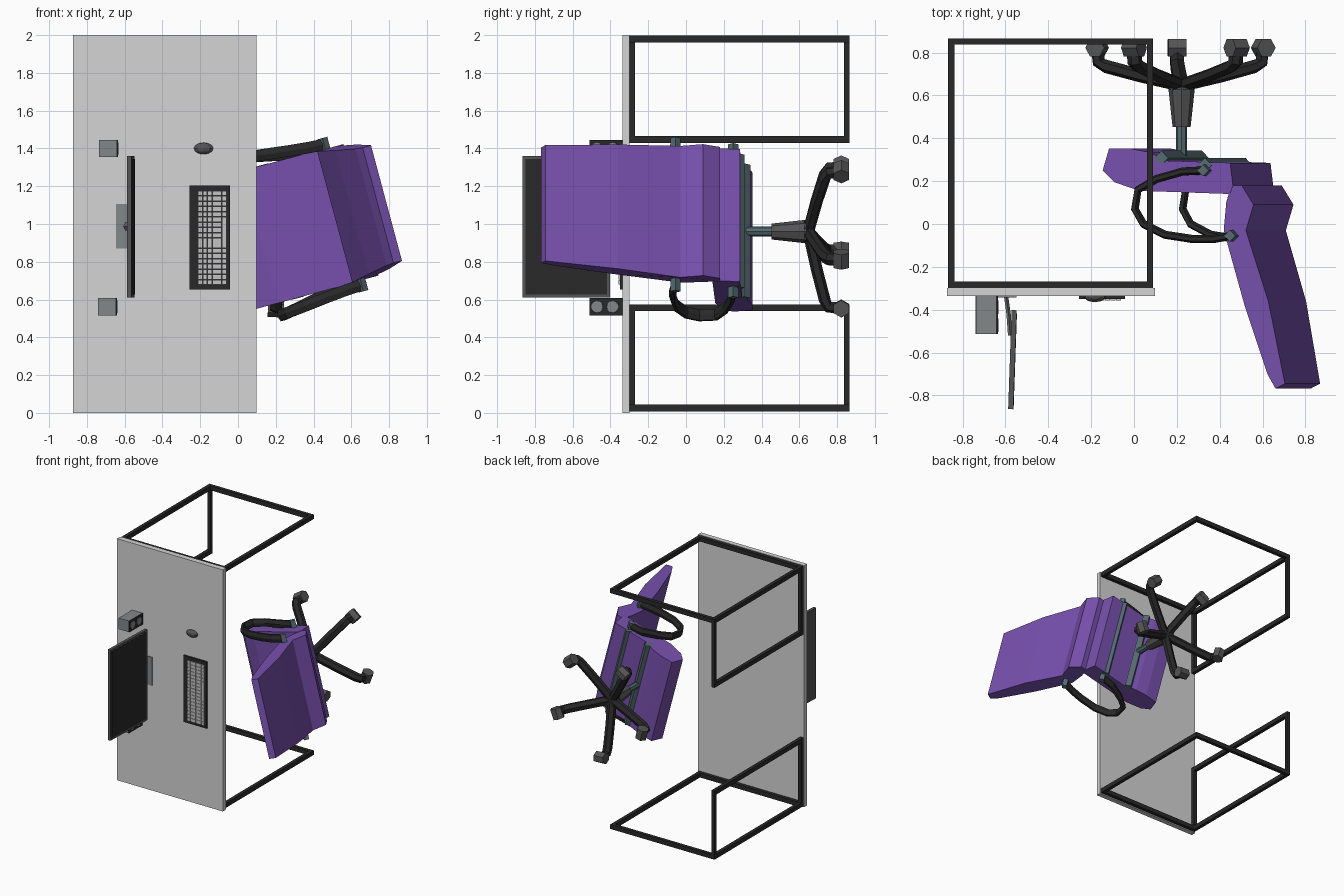
import bpy, bmesh, math
from mathutils import Vector, Matrix

if "Cube" in bpy.data.objects:
    bpy.data.objects.remove(bpy.data.objects["Cube"])

def mat(name, r, g, b):
    m = bpy.data.materials.new(name)
    m.diffuse_color = (r, g, b, 1)
    m.use_nodes = True
    m.node_tree.nodes["Principled BSDF"].inputs["Base Color"].default_value = m.diffuse_color
    return m

GREY = mat("desktop grey", .66, .66, .66)
BLACK = mat("black", .022, .022, .022)
PURPLE = mat("purple fabric", .185, .08, .42)
STEEL = mat("blue steel", .09, .145, .165)
DARK = mat("dark grey", .09, .09, .09)
MID = mat("mid grey", .23, .245, .25)
KEY = mat("key grey", .55, .55, .55)

def finish(name, bm, m):
    bmesh.ops.recalc_face_normals(bm, faces=bm.faces)
    me = bpy.data.meshes.new(name)
    bm.to_mesh(me)
    bm.free()
    me.materials.append(m)
    ob = bpy.data.objects.new(name, me)
    bpy.context.collection.objects.link(ob)
    return ob

def add_box(bm, x0, x1, y0, y1, z0, z1):
    M = Matrix.Translation(((x0+x1)/2, (y0+y1)/2, (z0+z1)/2)) @ Matrix.Diagonal((x1-x0, y1-y0, z1-z0, 1))
    bmesh.ops.create_cube(bm, size=1, matrix=M)

def box(name, m, *b):
    bm = bmesh.new()
    add_box(bm, *b)
    return finish(name, bm, m)

def rod(name, m, a, b, r1, r2, n):
    """Cylinder or cone from point a to point b."""
    a, b = Vector(a), Vector(b)
    bm = bmesh.new()
    M = Matrix.Translation((a+b)/2) @ (b-a).to_track_quat('Z', 'Y').to_matrix().to_4x4()
    bmesh.ops.create_cone(bm, cap_ends=True, segments=n, radius1=r1, radius2=r2, depth=(b-a).length, matrix=M)
    return finish(name, bm, m)

def sweep(name, m, path, side, thick, wide, n=6):
    """n-sided section along a planar path; wide is measured along side."""
    bm = bmesh.new()
    rings = []
    for i, p in enumerate(path):
        t = (path[min(i+1, len(path)-1)] - path[max(i-1, 0)]).normalized()
        nor = t.cross(side).normalized()
        rings.append([bm.verts.new(p + nor*thick*math.cos(2*math.pi*k/n) + side*wide*math.sin(2*math.pi*k/n))
                      for k in range(n)])
    for a, b in zip(rings, rings[1:]):
        for k in range(n):
            bm.faces.new((a[k], a[(k+1) % n], b[(k+1) % n], b[k]))
    bm.faces.new(rings[0])
    bm.faces.new(rings[-1])
    return finish(name, bm, m)

# desk lying on its side: its up is -y, its length is z
box("desktop", GREY, -.873, .097, -.337, -.298, 0, 2)
T = .036
X0, X1, Y0, Y1 = -.867, .089, -.298, .865
for tag, zo, zi in (("left", 2-T-.003, 1.43), ("right", .008, .575-T)):
    lo, hi = min(zo, zi), max(zo, zi)+T
    bm = bmesh.new()
    for x in (X0, X1-T*.8):                       # outer frame rails
        add_box(bm, x, x+T*.8, Y0, Y1, zo, zo+T)
    for y in (Y0, Y1-T*.8):
        add_box(bm, X0, X1, y, y+T*.8, zo, zo+T)
        add_box(bm, X0, X0+T*.8, y, y+T*.8, lo, hi)   # rear bracing frame
    add_box(bm, X0, X0+T*.8, Y0, Y1, zi, zi+T)
    finish(tag + "_desk_frame", bm, BLACK)

# monitor
tilt = Matrix.Translation((-.567, -.633, 0)) @ Matrix.Rotation(math.radians(-2), 4, 'Z')
for name, m, b in (("monitor_case", DARK, (-.012, .012, -.231, .231, .61, 1.36)),
                   ("monitor_screen", BLACK, (.009, .0135, -.216, .216, .626, 1.344))):
    box(name, m, *b).matrix_world = tilt
box("monitor_base", MID, -.646, -.548, -.343, -.33, .87, 1.105)
sweep("monitor_neck", MID, [Vector((-.597, -.335, .987)), Vector((-.585, -.42, .987)), Vector((-.578, -.52, .987))],
      Vector((0, 0, 1)), .01, .022, 4)

# speakers
for tag, x, z in (("left", -.635, 1.40), ("right", -.64, .562)):
    box(tag + "_speaker", MID, x-.1, x-.008, -.512, -.33, z-.046, z+.046)
    box(tag + "_speaker_front", BLACK, x-.008, x, -.512, -.33, z-.046, z+.046)
    for i, y in enumerate((-.472, -.388)):
        rod(f"{tag}_speaker_cone_{i}", MID, (x-.002, y, z), (x+.003, y, z), .033, .031, 12)

# keyboard with keys
box("keyboard", BLACK, -.256, -.042, -.35, -.33, .653, 1.204)
bm = bmesh.new()
for r in range(6):
    x = -.212 + r*.0255
    for k in range(18):
        z = .679 + k*.0277
        if r == 5 and 7 <= k <= 12:
            continue
        add_box(bm, x, x+.0235, -.358, -.348, z, z+.0252)
add_box(bm, -.0845, -.061, -.358, -.348, .679+7*.0277, .679+12*.0277+.0252)
finish("keys", bm, KEY)

# mouse
bm = bmesh.new()
bmesh.ops.create_uvsphere(bm, u_segments=10, v_segments=6, radius=1,
    matrix=Matrix.Translation((-.182, -.335, 1.40)) @ Matrix.Diagonal((.054, .03, .031, 1)))
finish("mouse", bm, DARK)

# chair, turned about its post: u = backwards, w = sideways
A = math.radians(15)
CX, CZ = .222, .96
def P(u, y, w):
    return Vector((CX + u*math.cos(A) - w*math.sin(A), y, CZ + u*math.sin(A) + w*math.cos(A)))
SIDE = P(0, 0, 1) - P(0, 0, 0)

def cushion(name, profile, half):
    bm = bmesh.new()
    a, b = [[bm.verts.new(P(u, y, s*half(y))) for u, y in profile] for s in (1, -1)]
    n = len(profile)
    for i in range(n):
        bm.faces.new((a[i], a[(i+1) % n], b[(i+1) % n], b[i]))
    bm.faces.new(a)
    bm.faces.new(b)
    finish(name, bm, PURPLE)

cushion("seat", [(-.284, .25), (-.253, .352), (-.15, .352), (-.06, .335), (.03, .295), (.332, .285),
                 (.345, .18), (.33, .14), (-.108, .155), (-.227, .195)], lambda y: .363)
cushion("backrest", [(.312, .10), (.335, .18), (.387, .18), (.444, .09), (.407, -.03), (.51, -.36),
                     (.584, -.745), (.538, -.768), (.50, -.70), (.395, -.38), (.30, -.03)],
        lambda y: .36 if y > -.04 else .36 + .044*(y+.03)/.735)

# armrest loops with steel clamps
ARM = [(.216, .25, .385), (.11, .245, .39), (-.01, .21, .415), (-.095, .16, .43), (-.11, .07, .43),
       (-.07, 0, .425), (.03, -.05, .415), (.16, -.07, .40), (.26, -.07, .39), (.345, -.055, .385)]
for tag, s in (("left", 1), ("right", -1)):
    sweep(tag + "_armrest", BLACK, [P(u, y, s*w) for u, y, w in ARM], SIDE, .019, .035)
    for name, u, y in (("seat", .216, .25), ("back", .345, -.055)):
        rod(f"{tag}_{name}_clamp", STEEL, P(u, y, s*.34), P(u, y, s*.42), .027, .027, 4)

# steel bars across the underside of the seat
for i, (u, y) in enumerate(((0, .308), (.21, .275))):
    rod(f"seat_bar_{i}", STEEL, P(u, y, -.365), P(u, y, .365), .034, .034, 4)

# post and cover
rod("post", STEEL, (CX, .31, CZ), (CX, .47, CZ), .026, .026, 8)
rod("post_cover", DARK, (CX, .452, CZ), (CX, .635, CZ), .042, .062, 8)
rod("base_hub", BLACK, (CX, .625, CZ), (CX, .68, CZ), .062, .045, 10)

# five-star base with casters
for i in range(5):
    a = math.radians(-93 + 72*i)
    d, side = Vector((math.cos(a), 0, math.sin(a))), Vector((-math.sin(a), 0, math.cos(a)))
    c = Vector((CX, 0, CZ))
    path = [c + d*r + Vector((0, y, 0)) for r, y in ((.02, .652), (.2, .692), (.365, .735), (.4, .755), (.405, .81))]
    sweep(f"base_leg_{i}", BLACK, path, side, .031, .037)
    p = c + d*.408 + Vector((0, .822, 0))
    rod(f"caster_{i}", DARK, p - side*.042, p + side*.042, .046, .046, 6)
